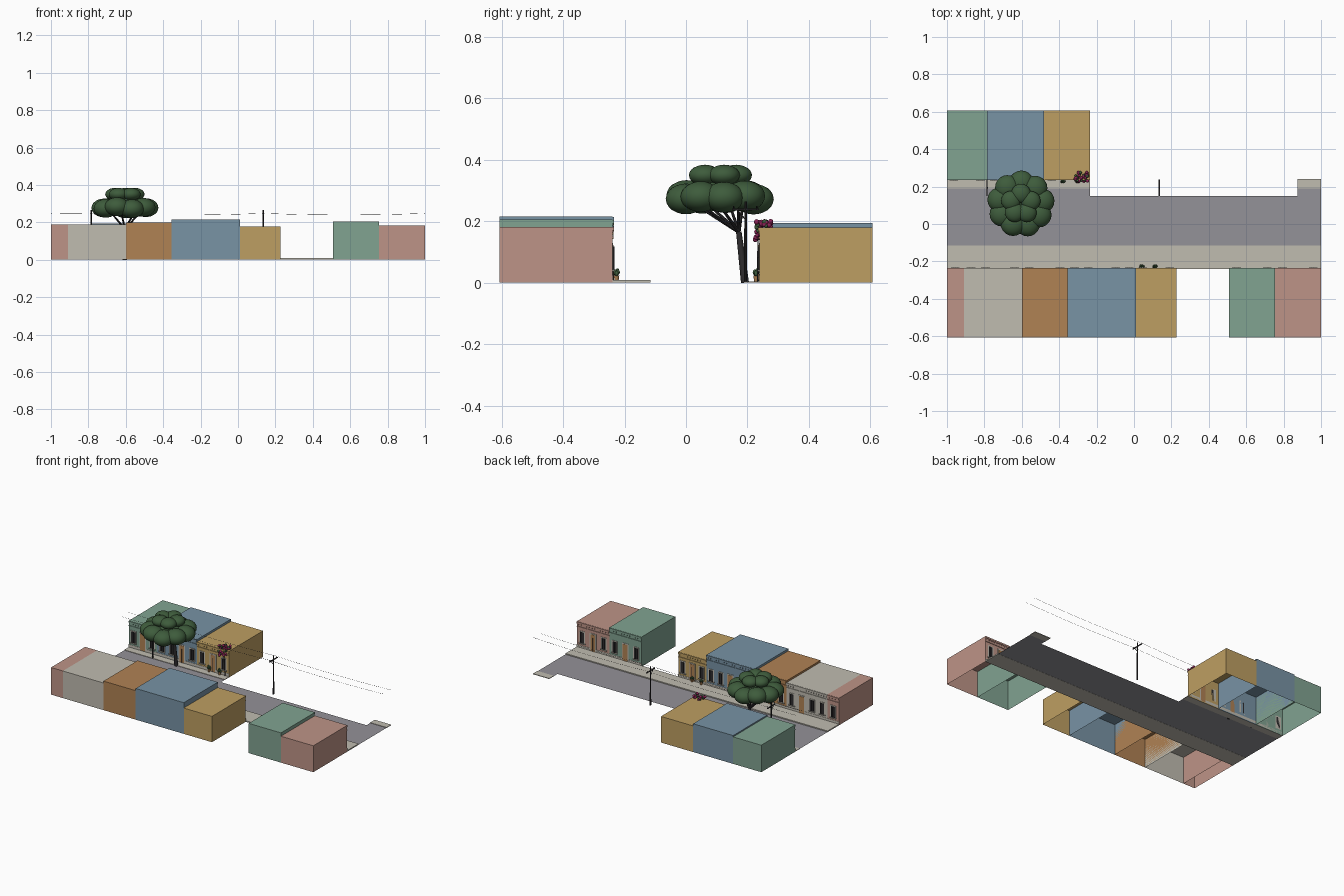
import bpy, bmesh, math, random
from mathutils import Matrix, Vector

cube = bpy.data.objects.get("Cube")
if cube:
    bpy.data.objects.remove(cube, do_unlink=True)
random.seed(4)

# Palette
PALETTE = {
    "pink_plaster": (190, 148, 135), "stone": (192, 188, 176), "orange_plaster": (176, 130, 84),
    "blue_plaster": (120, 147, 165), "yellow_plaster": (190, 159, 98),
    "green_plaster": (129, 163, 145), "asphalt": (148, 146, 152), "dark_iron": (46, 44, 46),
    "leaf_green": (62, 92, 60), "magenta_flower": (142, 36, 88)}


def linear(c):
    c /= 255
    return c / 12.92 if c < 0.04 else ((c + 0.055) / 1.055) ** 2.4


MATS = {}
for name, rgb in PALETTE.items():
    m = bpy.data.materials.new(name)
    m.use_nodes = True
    col = (*[linear(c) for c in rgb], 1)
    m.diffuse_color = col
    bsdf = m.node_tree.nodes["Principled BSDF"]
    bsdf.inputs["Base Color"].default_value = col
    bsdf.inputs["Roughness"].default_value = 0.8
    MATS[name] = m


class Part:
    """Collects coloured primitives into one named object."""

    def __init__(self, name):
        self.name, self.bm, self.mats = name, bmesh.new(), []

    def paint(self, verts, mat):
        if mat not in self.mats:
            self.mats.append(mat)
        for f in {f for v in verts for f in v.link_faces}:
            f.material_index = self.mats.index(mat)

    def box(self, x0, x1, y0, y1, z0, z1, mat, open_bottom=False):
        mtx = Matrix.Translation(((x0 + x1) / 2, (y0 + y1) / 2, (z0 + z1) / 2))
        mtx = mtx @ Matrix.Diagonal((abs(x1 - x0), abs(y1 - y0), z1 - z0, 1))
        vs = bmesh.ops.create_cube(self.bm, size=1, matrix=mtx)["verts"]
        self.paint(vs, mat)
        if open_bottom:
            low = [f for f in vs[0].link_faces] + [f for v in vs for f in v.link_faces]
            low = {f for f in low if f.calc_center_median().z < z0 + 0.001}
            bmesh.ops.delete(self.bm, geom=list(low), context="FACES")

    def sheet(self, x0, x1, y0, y1, z, mat):
        vs = [self.bm.verts.new(p) for p in
              ((x0, y0, z), (x1, y0, z), (x1, y1, z), (x0, y1, z))]
        self.bm.faces.new(vs)
        self.paint(vs, mat)

    def blob(self, pos, size, mat, detail=3):
        mtx = Matrix.Translation(pos) @ Matrix.Diagonal((*size, 1))
        self.paint(bmesh.ops.create_icosphere(
            self.bm, subdivisions=detail, radius=1, matrix=mtx)["verts"], mat)

    def tube(self, a, b, r0, r1, mat, sides=8):
        a, b = Vector(a), Vector(b)
        d = b - a
        mtx = Matrix.Translation((a + b) / 2) @ d.to_track_quat("Z", "Y").to_matrix().to_4x4()
        self.paint(bmesh.ops.create_cone(
            self.bm, cap_ends=True, segments=sides, radius1=r0, radius2=r1,
            depth=d.length, matrix=mtx)["verts"], mat)

    def finish(self, smooth=False):
        me = bpy.data.meshes.new(self.name)
        self.bm.to_mesh(me)
        self.bm.free()
        for m in self.mats:
            me.materials.append(MATS[m])
        ob = bpy.data.objects.new(self.name, me)
        bpy.context.collection.objects.link(ob)
        if smooth:
            bpy.ops.object.select_all(action="DESELECT")
            ob.select_set(True)
            bpy.context.view_layer.objects.active = ob
            bpy.ops.object.shade_smooth_by_angle(angle=math.radians(40))


# Street
p = Part("road")
p.sheet(-1, 1, -0.115, 0.15, 0.001, "asphalt")
for x0, x1 in ((-1, -0.235), (0.875, 1)):
    p.sheet(x0, x1, 0.15, 0.19, 0.001, "asphalt")
p.finish()
p = Part("sidewalks")
p.box(-1, 1, -0.24, -0.115, 0, 0.008, "stone")
for x0, x1 in ((-1, -0.235), (0.875, 1)):
    p.box(x0, x1, 0.19, 0.24, 0, 0.004, "stone")
p.finish()


# Houses: shell, cornice, plinth, framed windows and doors on the street side
def house(name, x0, x1, h, mat, side):
    p = Part(name)
    wall, back = side * 0.24, side * 0.608
    out = lambda d: wall - side * d
    p.box(x0, x1, wall, back, 0, h, mat, open_bottom=True)
    p.box(x0, x1, wall, out(0.005), h - 0.012, h - 0.001, mat)
    p.box(x0, x1, wall, out(0.004), h - 0.036, h - 0.031, mat)
    p.box(x0, x1, wall, out(0.002), 0.006, 0.024, "stone")
    teeth = max(4, round((x1 - x0) / 0.02))
    for i in range(teeth):
        c = x0 + (i + 0.5) * (x1 - x0) / teeth
        p.box(c - 0.004, c + 0.004, wall, out(0.004), h - 0.021, h - 0.012, mat)
    n = max(1, round((x1 - x0) / 0.08))
    for i in range(n):
        c = x0 + (i + 0.5) * (x1 - x0) / n
        door = n > 1 and i == n // 2
        low, top, w = (0.006, 0.122, 0.018) if door else (0.042, 0.118, 0.015)
        p.box(c - w - 0.006, c + w + 0.006, wall, out(0.003), low, top + 0.007, "stone")
        p.box(c - w, c + w, wall, out(0.0045), low + 0.002, top,
              "orange_plaster" if door else "dark_iron")
        if door:
            p.box(c - 0.001, c + 0.001, wall, out(0.0055), low, top - 0.02, "dark_iron")
        else:
            p.box(c - w - 0.008, c + w + 0.008, wall, out(0.008), low - 0.006, low, "stone")
            for k in (-1, 0, 1):
                b = c + k * w * 0.6
                p.box(b - 0.001, b + 0.001, wall, out(0.007), low, top, "dark_iron")
    p.finish()


for name, x0, x1, h, col, side in (
        ("south_house_pink_west", -1, -0.91, 0.187, "pink", -1),
        ("south_house_stone", -0.91, -0.60, 0.187, "stone", -1),
        ("south_house_orange", -0.60, -0.355, 0.20, "orange", -1),
        ("south_house_blue", -0.355, 0.012, 0.215, "blue", -1),
        ("south_house_yellow", 0.012, 0.227, 0.178, "yellow", -1),
        ("south_house_green", 0.507, 0.753, 0.205, "green", -1),
        ("south_house_pink_east", 0.753, 1, 0.182, "pink", -1),
        ("north_house_green", -1, -0.785, 0.186, "green", 1),
        ("north_house_blue", -0.785, -0.48, 0.195, "blue", 1),
        ("north_house_yellow", -0.48, -0.235, 0.18, "yellow", 1)):
    house(name, x0, x1, h, col if col == "stone" else col + "_plaster", side)

# Tree: leaning trunk, fanned branches, two tiers of flattened leaf clumps
TX, TY = -0.605, 0.107
fork = (TX, 0.172, 0.165)
p = Part("tree_trunk")
p.tube((TX, 0.192, 0), fork, 0.013, 0.009, "dark_iron", 10)
for i in range(7):
    a = i * math.tau / 7
    p.tube(fork, (TX + 0.085 * math.cos(a), TY + 0.08 * math.sin(a), 0.255),
           0.006, 0.004, "dark_iron")
p.finish(True)
p = Part("tree_crown")
for i in range(9):
    a = i * math.tau / 9 + 0.15
    p.blob((TX + 0.115 * math.cos(a), TY + 0.113 * math.sin(a),
            0.278 + 0.006 * math.sin(i * 2.4)), (0.066, 0.066, 0.05), "leaf_green")
p.blob((TX, TY, 0.292), (0.09, 0.09, 0.05), "leaf_green")
for i in range(5):
    a = i * math.tau / 5 + 0.3
    p.blob((TX + 0.056 * math.cos(a), TY + 0.056 * math.sin(a), 0.35),
           (0.052, 0.052, 0.034), "leaf_green")
p.finish(True)

# Utility poles with crossarms and insulators
ARMS = (0.155, 0.23)
for name, x in (("utility_pole_west", -0.785), ("utility_pole_east", 0.135)):
    p = Part(name)
    p.tube((x, 0.194, 0), (x, 0.194, 0.265), 0.005, 0.004, "dark_iron")
    p.box(x - 0.003, x + 0.003, 0.15, 0.237, 0.236, 0.241, "dark_iron")
    p.tube((x, 0.194, 0.205), (x, 0.165, 0.238), 0.002, 0.002, "dark_iron", 6)
    for y in ARMS:
        p.tube((x, y, 0.24), (x, y, 0.249), 0.003, 0.002, "dark_iron", 6)
    p.finish()

# Overhead wires sagging between supports
p = Part("overhead_wires")
stops = (-1, -0.785, 0.135, 1)
for y in ARMS:
    for x0, x1 in zip(stops, stops[1:]):
        pts = []
        for i in range(13):
            t = i / 12
            sag = 0.01 * (x1 - x0) * 4 * t * (1 - t)
            pts.append((x0 + (x1 - x0) * t, y, 0.248 - sag))
        for a, b in zip(pts, pts[1:]):
            p.tube(a, b, 0.0007, 0.0007, "dark_iron", 4)
p.finish()

# Flowering climber on the yellow corner house
p = Part("flowering_climber")
p.tube((-0.262, 0.234, 0), (-0.272, 0.234, 0.15), 0.003, 0.002, "dark_iron", 6)
for i in range(46):
    pos = (random.uniform(-0.315, -0.245), random.uniform(0.226, 0.278), 0)
    low = 0.14 if pos[1] < 0.24 else 0.182
    r = random.uniform(0.006, 0.009)
    p.blob((pos[0], pos[1], random.uniform(low, 0.2)), (r, r, r),
           "leaf_green" if i % 3 == 0 else "magenta_flower", 2)
p.finish(True)

# Potted plants beside the walls
for i, (x, y) in enumerate(((0.042, -0.226), (0.112, -0.226), (-0.38, 0.228), (-0.3, 0.228))):
    p = Part(f"potted_plant_{i + 1}")
    p.tube((x, y, 0.004), (x, y, 0.024), 0.006, 0.009, "orange_plaster", 10)
    for k in range(5):
        a = k * math.tau / 5
        p.blob((x + 0.008 * math.cos(a), y + 0.005 * math.sin(a), 0.03 + 0.004 * (k % 3)),
               (0.006, 0.006, 0.009), "leaf_green", 2)
    p.finish(True)
